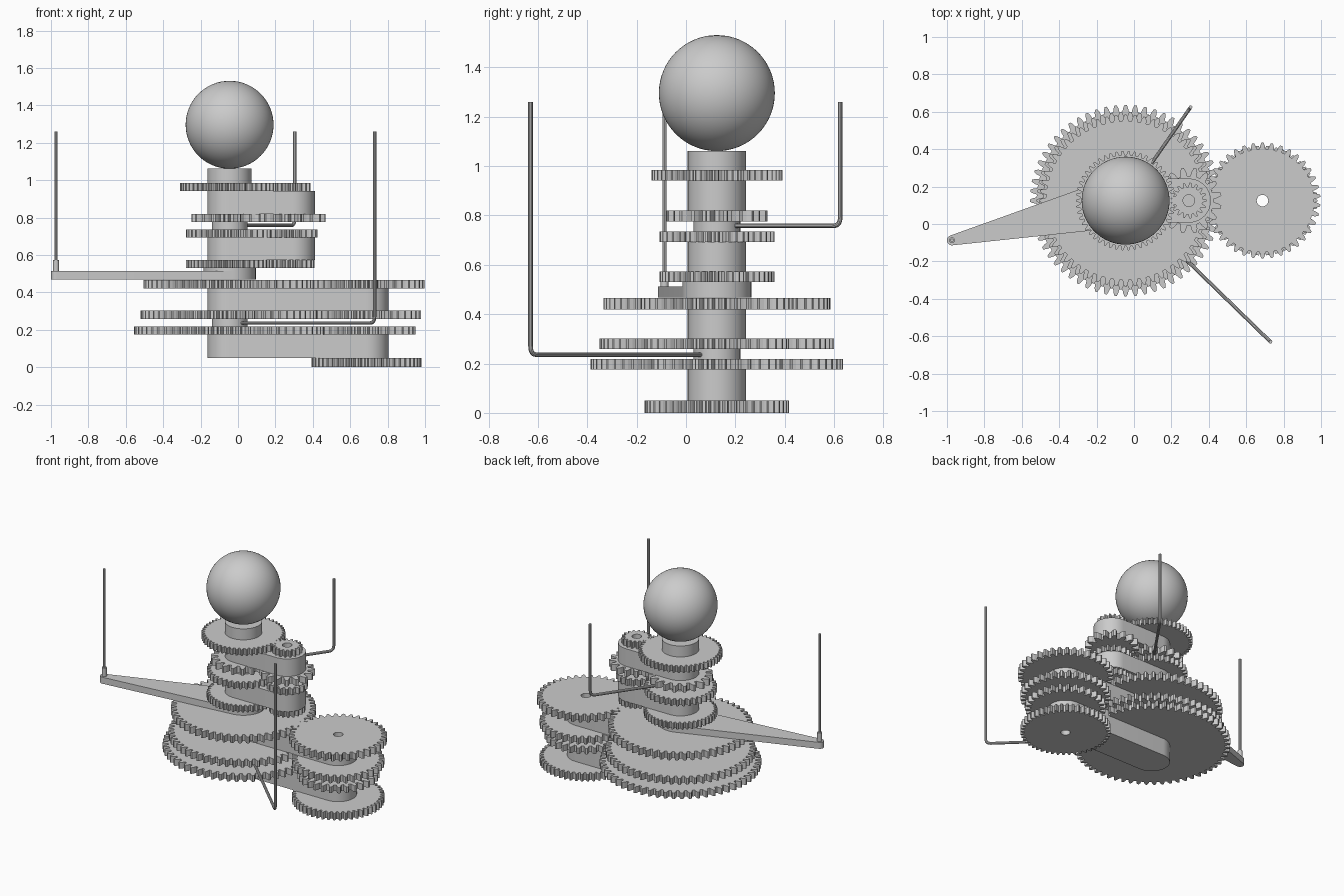
import bpy, bmesh, math
from math import pi, cos, sin, acos, atan2, hypot

if "Cube" in bpy.data.objects:
    bpy.data.objects.remove(bpy.data.objects["Cube"])

grey = bpy.data.materials.new("plain_grey")
grey.use_nodes = True
grey.diffuse_color = (0.6, 0.6, 0.6, 1)
grey.node_tree.nodes["Principled BSDF"].inputs["Base Color"].default_value = (0.6, 0.6, 0.6, 1)

MAIN = (-0.045, 0.125)
LOWER = (0.687, 0.125)
UPPER = (0.293, 0.125)
HOLE = 0.031


def finish(obj, smooth=True):
    obj.data.materials.append(grey)
    if smooth:
        bpy.ops.object.select_all(action='DESELECT')
        obj.select_set(True)
        bpy.context.view_layer.objects.active = obj
        bpy.ops.object.shade_smooth_by_angle(angle=math.radians(30))
    return obj


def arc(c, r, a0, a1, n):
    step = (a1 - a0) / n
    return [(c[0] + r * cos(a0 + i * step), c[1] + r * sin(a0 + i * step)) for i in range(n + 1)]


def circle(c, r, n=48):
    return arc(c, r, 0, 2 * pi, n)[:-1]


def link_outline(c1, r1, c2, r2):
    """Outline wrapped tightly round two circles."""
    dx, dy = c2[0] - c1[0], c2[1] - c1[1]
    a, b = atan2(dy, dx), acos((r1 - r2) / hypot(dx, dy))
    return arc(c2, r2, a - b, a + b, 24) + arc(c1, r1, a + b, a + 2 * pi - b, 32)


def gear_outline(c, r, teeth, phase):
    m = 2 * r / (teeth + 2)
    pitch = 2 * pi / teeth
    root, mid = r - 2.2 * m, r - m
    shape = [(-0.34, root), (-0.25, mid), (-0.11, r), (0.11, r), (0.25, mid), (0.34, root)]
    return [(c[0] + rad * cos(phase + (i + t) * pitch), c[1] + rad * sin(phase + (i + t) * pitch))
            for i in range(teeth) for t, rad in shape]


def prism(name, loops, z0, z1, smooth=True):
    """Extrude an outline, with optional inner loops as holes."""
    bm = bmesh.new()
    for loop in loops:
        vs = [bm.verts.new((x, y, z0)) for x, y in loop]
        for i, v in enumerate(vs):
            bm.edges.new((v, vs[i - 1]))
    bmesh.ops.triangle_fill(bm, use_beauty=True, edges=bm.edges[:], normal=(0, 0, 1))
    grown = bmesh.ops.extrude_face_region(bm, geom=bm.faces[:], use_keep_orig=True)
    for v in grown["geom"]:
        if isinstance(v, bmesh.types.BMVert):
            v.co.z = z1
    bmesh.ops.recalc_face_normals(bm, faces=bm.faces[:])
    mesh = bpy.data.meshes.new(name)
    bm.to_mesh(mesh)
    bm.free()
    obj = bpy.data.objects.new(name, mesh)
    bpy.context.collection.objects.link(obj)
    return finish(obj, smooth)


def gear_pair(name, axis, z0, z1, r1, n1, r2, n2):
    prism(name + "_main_gear", [gear_outline(MAIN, r1, n1, 0)], z0, z1, False)
    side = gear_outline(axis, r2, n2, pi + pi / n2)
    prism(name + "_side_gear", [side, circle(axis, HOLE, 24)], z0, z1, False)


def carrier(name, axis, z0, z1):
    prism(name, [link_outline(MAIN, 0.118, axis, 0.118), circle(axis, HOLE, 24)], z0, z1)


def rod(name, points, radius, bend=0.035):
    """Round bar through the points, with rounded corners."""
    from mathutils import Vector
    pts = [Vector(p) for p in points]
    path = [pts[0]]
    for a, b, c in zip(pts, pts[1:], pts[2:]):
        p, q = b + (a - b).normalized() * bend, b + (c - b).normalized() * bend
        for i in range(7):
            t = i / 6
            path.append(p * (1 - t) ** 2 + b * 2 * t * (1 - t) + q * t * t)
    path.append(pts[-1])
    curve = bpy.data.curves.new(name, 'CURVE')
    curve.dimensions = '3D'
    curve.bevel_depth = radius
    curve.bevel_resolution = 3
    curve.use_fill_caps = True
    spline = curve.splines.new('POLY')
    spline.points.add(len(path) - 1)
    for sp, p in zip(spline.points, path):
        sp.co = (*p, 1)
    obj = bpy.data.objects.new(name, curve)
    bpy.context.collection.objects.link(obj)
    bpy.ops.object.select_all(action='DESELECT')
    obj.select_set(True)
    bpy.context.view_layer.objects.active = obj
    bpy.ops.object.convert(target='MESH')
    finish(bpy.context.object)


# Lower gear train
prism("base_gear", [gear_outline(LOWER, 0.293, 48, 0), circle(LOWER, HOLE, 24)], 0, 0.05, False)
carrier("lower_carrier", LOWER, 0.05, 0.175)
gear_pair("first", LOWER, 0.175, 0.218, 0.512, 60, 0.262, 30)
prism("lower_collar", [circle(MAIN, 0.095)], 0.218, 0.258)
gear_pair("second", LOWER, 0.258, 0.302, 0.475, 58, 0.293, 36)
carrier("middle_carrier", LOWER, 0.302, 0.42)
gear_pair("third", LOWER, 0.42, 0.466, 0.46, 56, 0.31, 38)

# Tapered side arm with its post
TIP = (-0.973, -0.087)
prism("side_arm", [link_outline(MAIN, 0.14, TIP, 0.027)], 0.468, 0.513)
prism("arm_hub", [circle(MAIN, 0.14)], 0.513, 0.53)
prism("post_socket", [circle(TIP, 0.016, 20)], 0.513, 0.572)
rod("side_post", [(*TIP, 0.572), (*TIP, 1.26)], 0.009)

# Upper gear train
gear_pair("fourth", UPPER, 0.53, 0.573, 0.233, 45, 0.117, 21)
carrier("upper_carrier", UPPER, 0.573, 0.693)
gear_pair("fifth", UPPER, 0.693, 0.735, 0.233, 36, 0.131, 19)
prism("upper_collar", [circle(MAIN, 0.095)], 0.735, 0.776)
gear_pair("sixth", UPPER, 0.776, 0.82, 0.205, 19, 0.176, 16)
carrier("top_carrier", UPPER, 0.82, 0.942)
gear_pair("seventh", UPPER, 0.942, 0.985, 0.266, 50, 0.096, 17)

# Bent rods reaching out from the collars
rod("front_bent_rod", [(0.01, 0.07, 0.236), (0.73, -0.63, 0.236), (0.73, -0.63, 1.26)], 0.0095)
rod("back_bent_rod", [(0.0, 0.19, 0.758), (0.303, 0.625, 0.758), (0.303, 0.625, 1.26)], 0.0095)

# Top shaft and ball
prism("top_shaft", [circle(MAIN, 0.118)], 0.985, 1.062)
bpy.ops.mesh.primitive_uv_sphere_add(segments=64, ring_count=32, radius=0.235,
                                     location=(*MAIN, 1.296))
ball = bpy.context.object
ball.name = "ball"
finish(ball)
